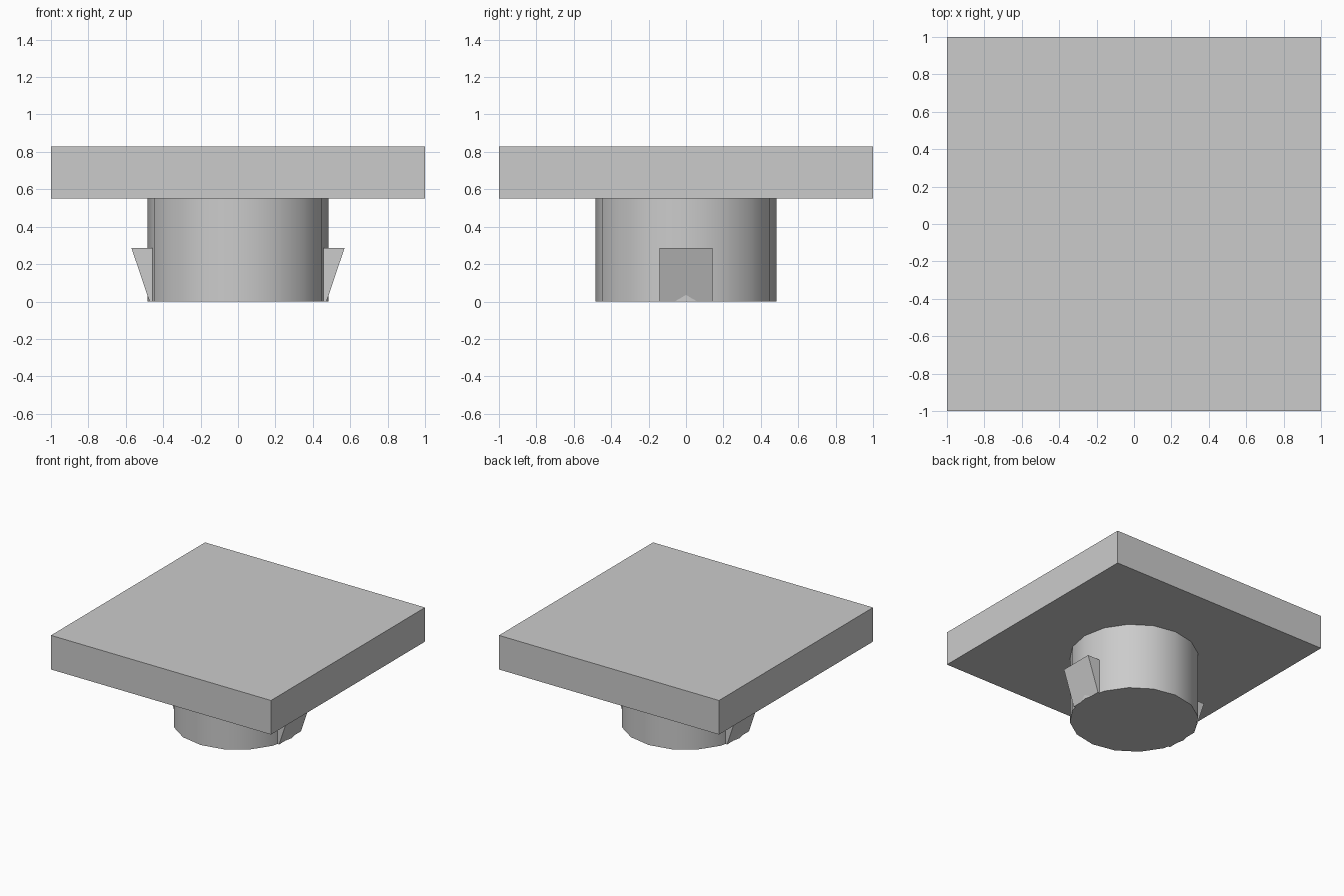
import bpy
import bmesh
from math import radians

cube = bpy.data.objects.get("Cube")
if cube:
    bpy.data.objects.remove(cube, do_unlink=True)

# Single plain grey
grey = bpy.data.materials.new("plain grey")
grey.use_nodes = True
colour = (0.6, 0.6, 0.6, 1)
grey.diffuse_color = colour
grey.node_tree.nodes["Principled BSDF"].inputs["Base Color"].default_value = colour

PLATE_BOTTOM, PLATE_TOP = 0.55, 0.83
PEG_RADIUS = 0.485
CLIP_HALF_WIDTH, CLIP_TOP = 0.142, 0.287

# Square top plate
bpy.ops.mesh.primitive_cube_add(size=1, location=(0, 0, (PLATE_BOTTOM + PLATE_TOP) / 2))
plate = bpy.context.object
plate.name = "top_plate"
plate.scale = (2, 2, PLATE_TOP - PLATE_BOTTOM)
bpy.ops.object.transform_apply(location=False, rotation=False, scale=True)
plate.data.materials.append(grey)

# Round peg under the plate, with a corner on each axis
bpy.ops.mesh.primitive_cylinder_add(vertices=16, radius=PEG_RADIUS, depth=PLATE_BOTTOM,
                                    location=(0, 0, PLATE_BOTTOM / 2))
peg = bpy.context.object
peg.name = "peg"
peg.data.materials.append(grey)
bpy.ops.object.shade_smooth_by_angle(angle=radians(40))


def add_clip(name, side):
    """Wedge-shaped snap clip, widening upwards to a flat ledge."""
    profile = [(0.42, 0), (0.473, 0), (0.57, CLIP_TOP), (0.42, CLIP_TOP)]
    bm = bmesh.new()
    face = bm.faces.new([bm.verts.new((side * x, -CLIP_HALF_WIDTH, z)) for x, z in profile])
    extruded = bmesh.ops.extrude_face_region(bm, geom=[face])["geom"]
    bmesh.ops.translate(bm, vec=(0, 2 * CLIP_HALF_WIDTH, 0),
                        verts=[v for v in extruded if isinstance(v, bmesh.types.BMVert)])
    bmesh.ops.recalc_face_normals(bm, faces=bm.faces)
    mesh = bpy.data.meshes.new(name)
    bm.to_mesh(mesh)
    bm.free()
    mesh.materials.append(grey)
    bpy.context.collection.objects.link(bpy.data.objects.new(name, mesh))


# Snap clips on both sides of the peg
add_clip("left_clip", 1)
add_clip("right_clip", -1)
